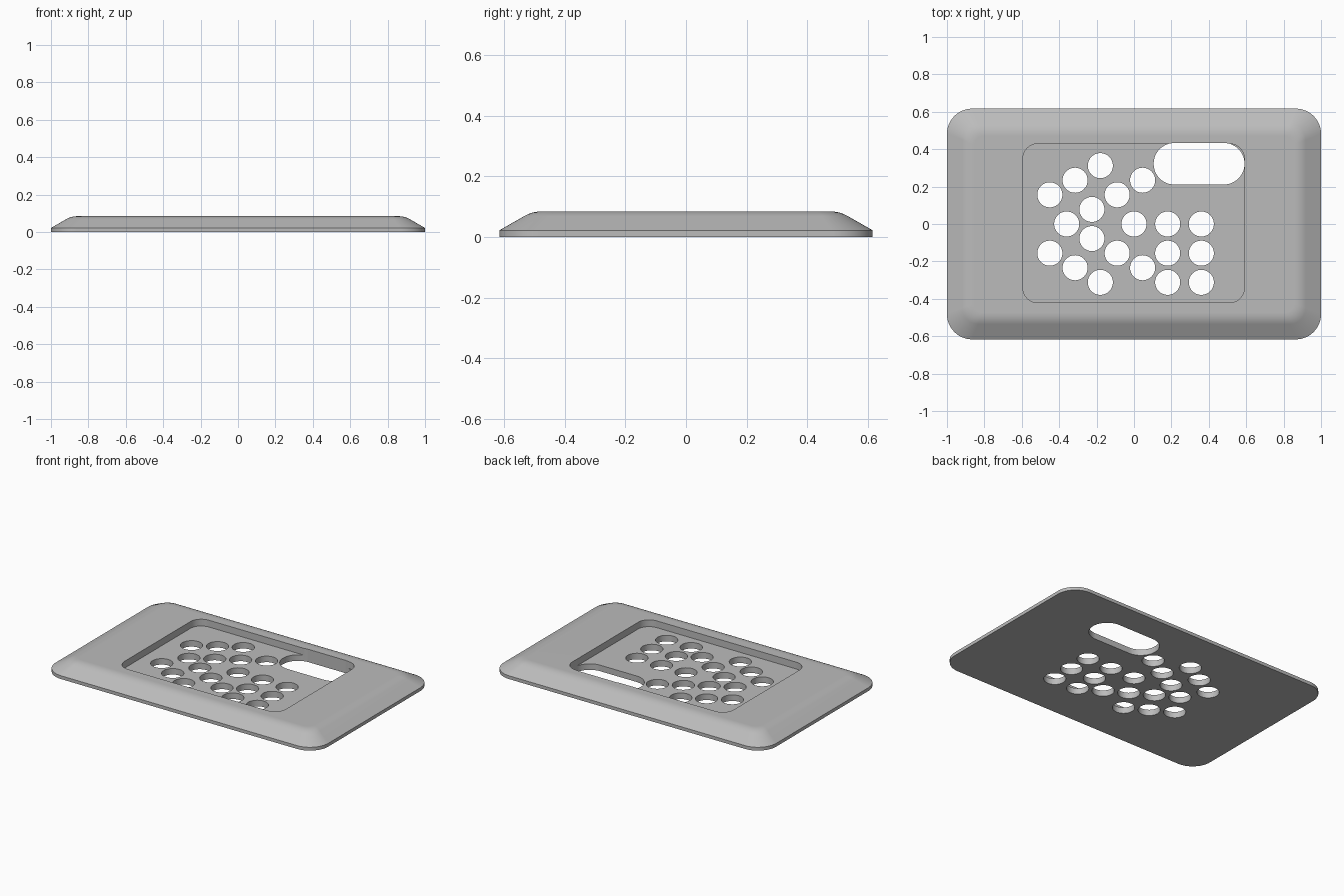
import bpy, bmesh, math

cube = bpy.data.objects.get("Cube")
if cube:
    bpy.data.objects.remove(cube, do_unlink=True)

grey = bpy.data.materials.new("Plain grey")
grey.use_nodes = True
colour = (0.5, 0.5, 0.5, 1)
grey.diffuse_color = colour
grey.node_tree.nodes["Principled BSDF"].inputs["Base Color"].default_value = colour


def rounded_ring(bm, cx, cy, hx, hy, r, z, steps):
    """Ring of vertices around a rounded rectangle."""
    ring = []
    for quarter, (sx, sy) in enumerate([(1, 1), (-1, 1), (-1, -1), (1, -1)]):
        for i in range(steps + 1):
            a = (quarter + i / steps) * math.pi / 2
            ring.append(bm.verts.new((cx + sx * (hx - r) + r * math.cos(a),
                                      cy + sy * (hy - r) + r * math.sin(a), z)))
    return ring


def loft(name, rings_spec, steps=12):
    """Closed solid through stacked rounded rectangles."""
    bm = bmesh.new()
    rings = [rounded_ring(bm, *spec, steps) for spec in rings_spec]
    for low, high in zip(rings, rings[1:]):
        for i in range(len(low)):
            j = (i + 1) % len(low)
            bm.faces.new((low[i], low[j], high[j], high[i]))
    bm.faces.new(rings[0][::-1])
    bm.faces.new(rings[-1])
    bmesh.ops.remove_doubles(bm, verts=bm.verts, dist=1e-5)
    bmesh.ops.recalc_face_normals(bm, faces=bm.faces)
    mesh = bpy.data.meshes.new(name)
    bm.to_mesh(mesh)
    bm.free()
    mesh.materials.append(grey)
    obj = bpy.data.objects.new(name, mesh)
    bpy.context.collection.objects.link(obj)
    return obj


def cut(target, cutter):
    """Subtract the cutter for good, then remove it."""
    mod = target.modifiers.new("Cut", "BOOLEAN")
    mod.operation, mod.solver, mod.object = "DIFFERENCE", "EXACT", cutter
    bpy.context.view_layer.objects.active = target
    bpy.ops.object.modifier_apply(modifier=mod.name)
    bpy.data.objects.remove(cutter, do_unlink=True)


# Plate with a low upright rim, sloped border and softened crest: (inset, height)
profile = [(0, 0), (0, 0.022), (0.082, 0.069), (0.096, 0.076),
           (0.111, 0.081), (0.127, 0.084), (0.145, 0.085)]
plate = loft("cover_plate", [(0, 0, 1 - d, 0.617 - d, max(0.135 - d * 0.6, 0.03), z)
                             for d, z in profile])

# Recessed tray in the top
cut(plate, loft("tray_cutter", [(-0.002, 0.004, 0.592, 0.425, 0.08, z) for z in (0.04, 0.2)]))

# Long slot through the tray floor
cut(plate, loft("slot_cutter", [(0.348, 0.322, 0.243, 0.111, 0.1105, z) for z in (-0.1, 0.2)]))

# Round holes, mirrored front to back
mirrored = [(-0.18, 0.312), (-0.315, 0.234), (-0.45, 0.156),
            (0.046, 0.234), (-0.09, 0.156), (-0.225, 0.078)]
holes = [(x, s * y) for x, y in mirrored for s in (1, -1)]
holes += [(-0.36, 0), (0, 0)]
holes += [(x, y) for x in (0.18, 0.36) for y in (0, -0.156, -0.312)]
for x, y in holes:
    bpy.ops.mesh.primitive_cylinder_add(vertices=48, radius=0.067, depth=0.4, location=(x, y, 0))
    cutter = bpy.context.object
    cutter.data.materials.append(grey)
    cut(plate, cutter)

# Smooth curved areas while keeping crisp edges
bpy.ops.object.select_all(action="DESELECT")
plate.select_set(True)
bpy.context.view_layer.objects.active = plate
bpy.ops.object.shade_smooth_by_angle(angle=math.radians(35))
weighted = plate.modifiers.new("Even shading", "WEIGHTED_NORMAL")
weighted.keep_sharp = True
